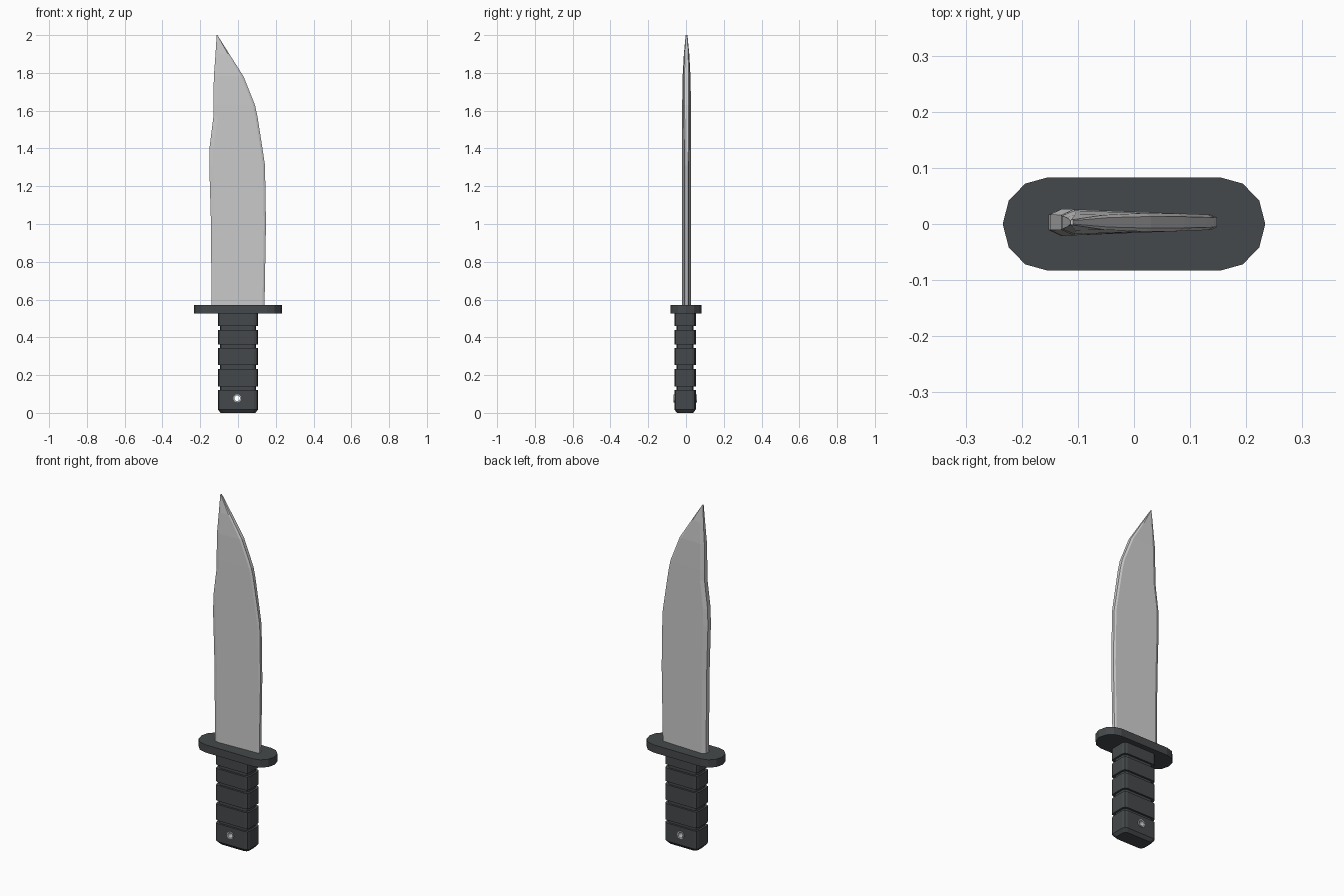
import bpy, bmesh
from math import sin, cos, pi

if "Cube" in bpy.data.objects:
    bpy.data.objects.remove(bpy.data.objects["Cube"])

dark = bpy.data.materials.new("dark_grip")
dark.diffuse_color = (0.06, 0.066, 0.07, 1)
dark.use_nodes = True
dark.node_tree.nodes["Principled BSDF"].inputs["Base Color"].default_value = dark.diffuse_color


def loft(name, rings, mat=None, closed=False):
    """Skin a stack of equal-length rings; cap the ends or join them up."""
    bm = bmesh.new()
    loops = [[bm.verts.new(p) for p in r] for r in rings]
    pairs = list(zip(loops, loops[1:]))
    if closed:
        pairs.append((loops[-1], loops[0]))
    else:
        bm.faces.new(loops[0])
        bm.faces.new(loops[-1])
    n = len(loops[0])
    for a, b in pairs:
        for i in range(n):
            j = (i + 1) % n
            bm.faces.new((a[i], a[j], b[j], b[i]))
    bmesh.ops.recalc_face_normals(bm, faces=bm.faces)
    me = bpy.data.meshes.new(name)
    bm.to_mesh(me)
    bm.free()
    ob = bpy.data.objects.new(name, me)
    bpy.context.collection.objects.link(ob)
    if mat:
        me.materials.append(mat)
    return ob


def rounded(hx, hy, rx, ry, seg, z, cy=0.0):
    """Rectangle with elliptical corners, seg steps per corner."""
    pts = []
    for k, (sx, sy) in enumerate([(1, 1), (-1, 1), (-1, -1), (1, -1)]):
        for i in range(seg + 1):
            a = pi / 2 * (k + i / seg)
            p = (sx * (hx - rx) + rx * cos(a), cy + sy * (hy - ry) + ry * sin(a), z)
            if not pts or max(abs(p[0] - pts[-1][0]), abs(p[1] - pts[-1][1])) > 1e-5:
                pts.append(p)
    if max(abs(pts[0][0] - pts[-1][0]), abs(pts[0][1] - pts[-1][1])) < 1e-5:
        pts.pop()
    return pts


def circle(r, y, x=-0.004, z=0.077, n=16):
    return [(x + r * cos(2 * pi * i / n), y, z + r * sin(2 * pi * i / n)) for i in range(n)]


# Blade: z, spine x, edge x, thickness factor
stations = [(0.55, -0.14, 0.14, 1), (1.0, -0.143, 0.148, 1), (1.31, -0.152, 0.143, 1),
            (1.41, -0.15, 0.128, 1), (1.57, -0.13, 0.103, 1), (1.63, -0.13, 0.09, 1),
            (1.78, -0.128, 0.03, 0.9), (1.90, -0.119, -0.046, 0.62), (2.0, -0.113, -0.109, 0.2)]
rings = []
for z, l, r, t in stations:
    w = r - l
    c = min(0.022, w * 0.2)
    outline = []
    for x, trim in ((l, 0.55), (l + c, 1), (r - c * 0.5, 1), (r, 0.65)):
        full = 0.025 - 0.012 * (x + 0.15) / 0.3
        outline.append((x, full * t * trim))
    rings.append([(x, 0.003 - h, z) for x, h in outline] +
                 [(x, 0.003 + h, z) for x, h in reversed(outline)])
loft("blade", rings)

# Guard
loft("guard", [rounded(0.234, 0.083, 0.08, 0.083, 3, z) for z in (0.525, 0.57)], dark)

# Handle with grooves and a chamfered butt
levels = [(0.0, 0.014), (0.018, 0)]
for lo, hi in ((0.122, 0.139), (0.233, 0.253), (0.344, 0.362), (0.44, 0.46)):
    levels += [(lo, 0), (lo, 0.011), (hi, 0.011), (hi, 0)]
levels.append((0.53, 0))
handle = loft("handle", [rounded(0.106 - d, 0.057 - d, 0.02, 0.02, 2, z, -0.005)
                         for z, d in levels], dark)

# Lanyard hole through the handle, lined by a metal tube
cutter = loft("lanyard_hole_cutter", [circle(0.019, y) for y in (-0.12, 0.12)])
cutter.hide_render = True
cutter.hide_set(True)
cut = handle.modifiers.new("lanyard_hole", "BOOLEAN")
cut.object = cutter
cut.operation = "DIFFERENCE"
cut.solver = "EXACT"
loft("lanyard_tube", [circle(0.021, -0.067), circle(0.021, 0.057),
                      circle(0.015, 0.057), circle(0.015, -0.067)], closed=True)
